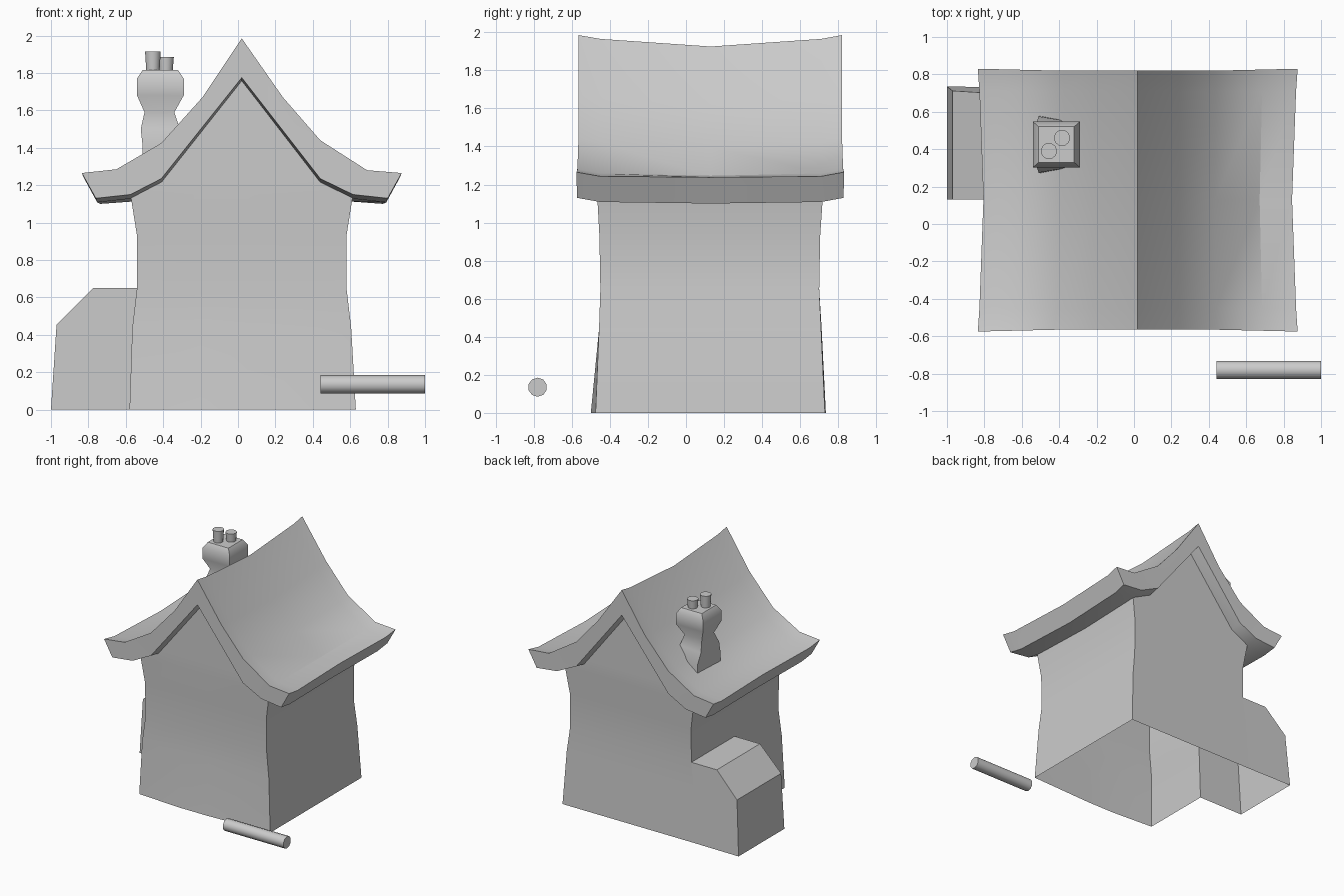
import bpy, bmesh, math

cube = bpy.data.objects.get("Cube")
if cube:
    bpy.data.objects.remove(cube)

grey = bpy.data.materials.new("plain_grey")
grey.use_nodes = True
COLOUR = (0.6, 0.6, 0.6, 1)
grey.diffuse_color = COLOUR
grey.node_tree.nodes["Principled BSDF"].inputs["Base Color"].default_value = COLOUR


def finish(name, bm, angle=30):
    """Turn a bmesh into a named, shaded object."""
    bmesh.ops.recalc_face_normals(bm, faces=bm.faces)
    mesh = bpy.data.meshes.new(name)
    bm.to_mesh(mesh)
    bm.free()
    mesh.materials.append(grey)
    obj = bpy.data.objects.new(name, mesh)
    bpy.context.collection.objects.link(obj)
    bpy.ops.object.select_all(action='DESELECT')
    obj.select_set(True)
    bpy.context.view_layer.objects.active = obj
    bpy.ops.object.shade_smooth_by_angle(angle=math.radians(angle))
    return obj


def loft(bm, rings, skip=lambda row, col: False, closed=True):
    """Bridge a list of point rings with quads and return their vertices."""
    rows = [[bm.verts.new(p) for p in ring] for ring in rings]
    n = len(rows[0])
    for r in range(len(rows) - 1):
        for c in range(n if closed else n - 1):
            if not skip(r, c):
                d = (c + 1) % n
                bm.faces.new((rows[r][c], rows[r][d], rows[r + 1][d], rows[r + 1][c]))
    return rows


# House walls: open below, with an opening into the side annex
ANNEX_Y = 0.13
levels = [  # z, left x, right x, front y, back y, front bulge
    (0, -0.58, 0.63, -0.475, 0.73, 0.025),
    (0.44, -0.565, 0.605, -0.457, 0.71, 0),
    (0.65, -0.54, 0.58, -0.45, 0.70, 0),
    (0.93, -0.54, 0.58, -0.455, 0.705, 0),
    (1.15, -0.575, 0.615, -0.467, 0.72, 0),
]
rings = [[(xl, yf, z), (-0.2, yf - b, z), (0.05, yf - b, z), (xr, yf, z),
          (xr, yb, z), (xl, yb, z), (xl, ANNEX_Y, z)]
         for z, xl, xr, yf, yb, b in levels]
bm = bmesh.new()
top = loft(bm, rings, skip=lambda row, col: row < 2 and col == 5)[-1]
gable = [(0.44, 1.26), (0.02, 1.82), (-0.41, 1.26)]
for edge, y in ((top[0:4], -0.467), (top[5:3:-1], 0.72)):
    bm.faces.new(edge + [bm.verts.new((x, y, z)) for x, z in gable])
finish("house_walls", bm)

# Side annex with a chamfered top, flush with the back wall
profile = [(-0.58, 0, 0.73), (-1.0, 0, 0.735), (-0.97, 0.455, 0.712),
           (-0.775, 0.65, 0.70), (-0.54, 0.65, 0.70), (-0.565, 0.44, 0.71)]
bm = bmesh.new()
ends = loft(bm, [[(x, ANNEX_Y, z) for x, z, y in profile],
                 [(x, y, z) for x, z, y in profile]],
            skip=lambda row, col: col in (0, 4, 5))
for end in ends:
    bm.faces.new(end)
finish("side_annex", bm)

# Curved roof: a thick section swept along y with a sagging middle
upper = [(-0.835, 1.265), (-0.65, 1.285), (-0.41, 1.425), (-0.19, 1.67), (0.02, 1.985),
         (0.24, 1.67), (0.44, 1.44), (0.69, 1.28), (0.875, 1.265)]
lower = [(0.80, 1.13), (0.615, 1.15), (0.44, 1.235), (0.02, 1.775),
         (-0.41, 1.235), (-0.575, 1.15), (-0.76, 1.13)]
stations = [  # y, eave drop, ridge drop, width scale
    (-0.565, 0, 0, 1), (-0.45, 0.022, 0.02, 0.99), (0.13, 0.027, 0.06, 0.965),
    (0.71, 0.022, 0.02, 0.99), (0.82, 0, 0, 1)]
rings = []
for y, eave, ridge, width in stations:
    ring = []
    for x, z in upper + lower:
        off = abs(x - 0.02) / 0.855
        drop = ridge + (eave - ridge) * off
        flare = 0.01 * max(0, off - 0.5) * 2 if abs(y - 0.13) > 0.6 else 0
        ring.append((0.02 + (x - 0.02) * (1 - (1 - width) * off),
                     y + math.copysign(flare, y), z - drop))
    rings.append(ring)
bm = bmesh.new()
ends = loft(bm, rings)
n = len(upper)
for row in (ends[0], ends[-1]):
    # Bargeboard strips pairing the upper edge with the lower edge
    low = row[:n - 1:-1]
    low = [low[0], low[1], low[2], low[2], low[3], low[4], low[4], low[5], low[6]]
    for i in range(n - 1):
        quad = [row[i], row[i + 1], low[i + 1], low[i]]
        bm.faces.new(list(dict.fromkeys(quad)))
finish("curved_roof", bm, 28)

# Chimney: flared foot, narrow neck and bulging rounded head
stack = [  # z, x min, x max, y half depth on the low side, on the high side
    (1.30, -0.51, -0.30, 0.155, 0.12), (1.41, -0.51, -0.30, 0.15, 0.115),
    (1.50, -0.52, -0.31, 0.12, 0.10), (1.59, -0.50, -0.34, 0.08, 0.08),
    (1.68, -0.54, -0.29, 0.122, 0.122), (1.77, -0.54, -0.29, 0.122, 0.122),
    (1.815, -0.51, -0.32, 0.095, 0.095)]
bm = bmesh.new()
rows = loft(bm, [[(x0, 0.425 - a, z), (x1, 0.425 - b, z), (x1, 0.425 + b, z), (x0, 0.425 + a, z)]
                 for z, x0, x1, a, b in stack])
bm.faces.new(rows[0])
bm.faces.new(rows[-1])
finish("chimney_stack", bm, 50)


def cylinder(name, start, end, r1, r2, sides):
    """Capped round bar between two points along x or z."""
    bm = bmesh.new()
    rings = []
    for (x, y, z), r in ((start, r1), (end, r2)):
        ring = []
        for i in range(sides):
            t = 2 * math.pi * (i + 0.5) / sides
            u, v = r * math.cos(t), r * math.sin(t)
            ring.append((x + u, y + v, z) if start[0] == end[0] else (x, y + u, z + v))
        rings.append(ring)
    for row in loft(bm, rings):
        bm.faces.new(row)
    finish(name, bm, 50)


# Chimney pots, wider at the top
for name, x, y, z in (("left_chimney_pot", -0.385, 0.46, 1.885),
                      ("right_chimney_pot", -0.455, 0.39, 1.915)):
    cylinder(name, (x, y, 1.79), (x, y, z), 0.035, 0.043, 14)

# Loose log lying in front of the house
cylinder("loose_log", (0.44, -0.78, 0.135), (1.0, -0.78, 0.135), 0.05, 0.05, 10)
